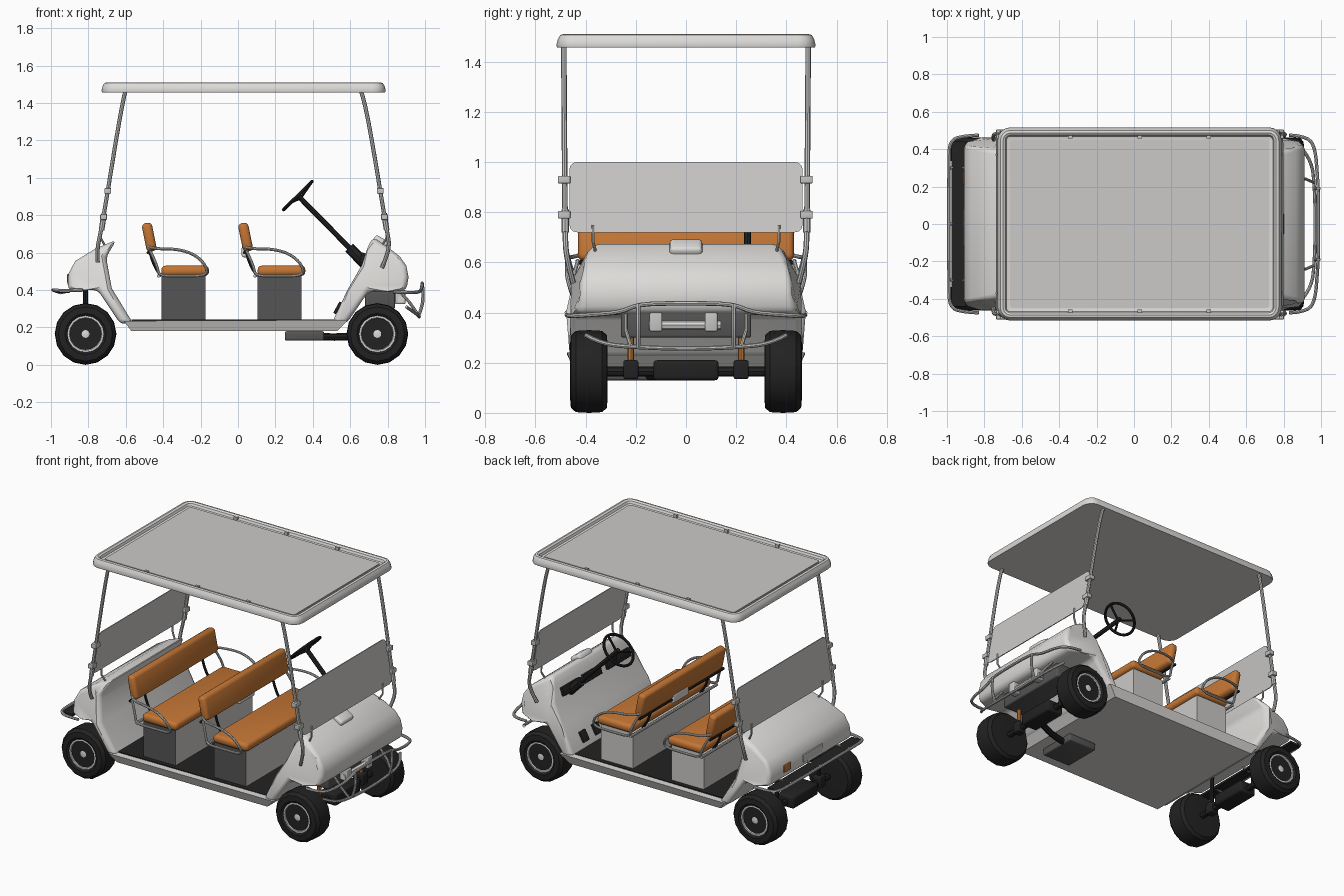
import bpy, bmesh, math
from mathutils import Vector, Matrix

if "Cube" in bpy.data.objects:
    bpy.data.objects.remove(bpy.data.objects["Cube"])


def material(name, r, g, b):
    m = bpy.data.materials.new(name)
    m.diffuse_color = (r, g, b, 1)
    m.use_nodes = True
    m.node_tree.nodes["Principled BSDF"].inputs["Base Color"].default_value = m.diffuse_color
    return m


WHITE = material("white_body", .72, .71, .69)
PANEL = material("panel_grey", .60, .59, .58)
STEEL = material("tube_grey", .56, .56, .55)
BLACK = material("rubber_black", .016, .016, .016)
DARK = material("dark_grey", .09, .09, .09)
ORANGE = material("orange_vinyl", .55, .18, .035)


def add(name, bm, mat, bevel=0, segs=3, angle=30):
    bmesh.ops.recalc_face_normals(bm, faces=bm.faces)
    me = bpy.data.meshes.new(name)
    bm.to_mesh(me)
    bm.free()
    me.materials.append(mat)
    ob = bpy.data.objects.new(name, me)
    bpy.context.collection.objects.link(ob)
    if bevel:
        mod = ob.modifiers.new("round", 'BEVEL')
        mod.width, mod.segments = bevel, segs
        mod.limit_method, mod.angle_limit = 'ANGLE', math.radians(angle)
    return ob


def box(name, x, y, z, mat, bevel=0, tilt=0):
    """Box from (min, max) ranges, tilted about y."""
    bm = bmesh.new()
    bmesh.ops.create_cube(bm, size=1)
    size = Vector((x[1] - x[0], y[1] - y[0], z[1] - z[0]))
    mid = Vector((sum(x) / 2, sum(y) / 2, sum(z) / 2))
    bm.transform(Matrix.Translation(mid) @ Matrix.Rotation(tilt, 4, 'Y') @ Matrix.Diagonal((*size, 1)))
    return add(name, bm, mat, bevel)


def loft_rings(name, rings, mat, bevel=0, angle=30):
    """Skin a list of equal-length closed rings and cap both ends."""
    bm = bmesh.new()
    vs = [[bm.verts.new(p) for p in r] for r in rings]
    n = len(vs[0])
    for a, b in zip(vs, vs[1:]):
        for i in range(n):
            bm.faces.new((a[i], a[(i + 1) % n], b[(i + 1) % n], b[i]))
    bm.faces.new(vs[0])
    bm.faces.new(vs[-1])
    return add(name, bm, mat, bevel, angle=angle)


def prism(name, pts, mat, bevel=0, angle=30):
    """Side profile of (x, z, half width) points, spanning the width."""
    return loft_rings(name, [[(x, s * w, z) for x, z, w in pts] for s in (-1, 1)], mat, bevel, angle)


def tube(name, pts, r, mat, smooth=True, cyclic=False):
    cu = bpy.data.curves.new(name, 'CURVE')
    cu.dimensions = '3D'
    cu.bevel_depth, cu.bevel_resolution = r, 2
    cu.use_fill_caps = True
    cu.resolution_u = 4
    sp = cu.splines.new('NURBS' if smooth else 'POLY')
    sp.points.add(len(pts) - 1)
    for p, c in zip(sp.points, pts):
        p.co = (*c, 1)
    if smooth:
        sp.order_u = 3
        sp.use_endpoint_u = not cyclic
    sp.use_cyclic_u = cyclic
    cu.materials.append(mat)
    ob = bpy.data.objects.new(name, cu)
    bpy.context.collection.objects.link(ob)
    return ob


def lathe(name, prof, centre, side, mat, n=16):
    """Revolve (radius, offset) points about the y axis."""
    cx, cy, cz = centre
    rings = [[(cx + r * math.cos(2 * math.pi * i / n), cy + side * o, cz + r * math.sin(2 * math.pi * i / n))
              for i in range(n)] for r, o in prof]
    return loft_rings(name, rings, mat)


# Floor pan and black mat
prism("floor_pan", [(-.57, .18, .45), (.53, .18, .45), (.59, .24, .475), (-.61, .235, .475)], WHITE)
box("floor_mat", (-.57, .51), (-.43, .43), (.23, .242), BLACK)

# Front and rear body shells
prism("front_cowl", [(.50, .22, .465), (.58, .22, .465), (.70, .395, .465), (.80, .39, .478), (.90, .395, .43),
                     (.912, .47, .43), (.90, .53, .425), (.865, .58, .42), (.80, .63, .40), (.72, .685, .36),
                     (.69, .62, .41), (.66, .53, .44), (.585, .40, .465)], WHITE, .03, 35)
prism("rear_cowl", [(-.56, .22, .465), (-.63, .22, .465), (-.75, .40, .465), (-.82, .40, .478), (-.91, .40, .43),
                    (-.905, .49, .425), (-.87, .555, .42), (-.765, .62, .40), (-.65, .668, .38),
                    (-.705, .575, .43), (-.675, .41, .465)], WHITE, .025, 35)
box("cowl_bump", (.72, .80), (-.065, .065), (.63, .68), WHITE, .015, .55)

# Dashboard details on the inner wall
for y0, y1 in ((-.36, -.12), (-.06, .12), (.17, .34)):
    box("dash_recess", (.655, .675), (y0, y1), (.545, .60), BLACK, .004, .3)
box("glove_panel", (.61, .616), (-.15, .12), (.38, .49), DARK, 0, .52)

# Wheels
tire = [(.09, .06), (.11, .075), (.145, .072), (.162, .052), (.165, 0), (.162, -.052), (.145, -.072), (.09, -.075)]
rim = [(.012, .062), (.03, .058), (.035, .04), (.075, .042), (.088, .066), (.098, .066), (.098, -.06), (.03, -.05)]
for end, wx in (("front", .745), ("rear", -.815)):
    for s in (-1, 1):
        lathe(end + "_tire", tire, (wx, s * .387, .165), s, BLACK)
        lathe(end + "_hub", rim, (wx, s * .387, .165), s, WHITE)
        # Suspension struts
        tube(end + "_strut", [(wx, s * .22, .18), (wx, s * .22, .41)], .013, ORANGE if end == "front" else BLACK, False)
        box(end + "_knuckle", (wx - .03, wx + .03), (s * .22 - .03, s * .22 + .03), (.135, .21), BLACK, .008)
    tube(end + "_axle", [(wx, -.34, .165), (wx, .34, .165)], .02, BLACK, False)
    box(end + "_differential", (wx - .06, wx + .06), (-.13, .13), (.13, .21), BLACK, .015)
box("skid_plate", (.25, .46), (-.33, -.07), (.13, .18), DARK, .01)
tube("drive_link", [(.42, -.15, .15), (.6, -.12, .145), (.72, -.05, .16)], .02, BLACK)
box("front_crossmember", (.68, .84), (-.26, .26), (.30, .40), DARK, .01)

# Winch in front of the nose
tube("winch", [(.87, -.15, .35), (.87, .14, .35)], .018, WHITE, False)
for y in (-.12, .1):
    box("winch_mount", (.84, .895), (y - .025, y + .025), (.325, .40), STEEL, .006)

# Front brush guard
tube("guard_top", [(.83, -.475, .39), (.93, -.47, .385), (.97, -.40, .39), (.98, -.26, .40), (.985, -.19, .435),
                   (.985, 0, .437), (.985, .19, .435), (.98, .26, .40), (.97, .40, .39), (.93, .47, .385),
                   (.83, .475, .39)], .009, STEEL)
tube("guard_bottom", [(.90, -.40, .31), (.95, -.34, .275), (.965, -.2, .262), (.97, 0, .255), (.965, .2, .262),
                      (.95, .34, .275), (.90, .40, .31)], .009, STEEL)
for s in (-1, 1):
    tube("guard_upright", [(.985, s * .19, .435), (.991, s * .19, .38), (.985, s * .19, .31), (.965, s * .19, .262)], .009, STEEL)
    tube("guard_bracket", [(.86, s * .24, .40), (.92, s * .24, .33), (.965, s * .22, .265)], .008, STEEL, False)

# Rear bumper, dark step and lamp
tube("rear_bumper", [(-.83, -.475, .40), (-.93, -.47, .395), (-.985, -.44, .40), (-.99, -.35, .40), (-.99, .35, .40),
                     (-.985, .44, .40), (-.93, .47, .395), (-.83, .475, .40)], .009, STEEL)
box("rear_step", (-.975, -.90), (-.44, .44), (.385, .40), BLACK)
for y in (-.3, 0, .3):
    tube("rear_bumper_bracket", [(-.88, y, .40), (-.95, y, .385), (-.99, y, .40)], .008, STEEL, False)
box("rear_lamp", (-.914, -.895), (.21, .28), (.44, .485), ORANGE, .004)
box("rear_plate", (-.912, -.90), (-.12, .08), (.43, .48), PANEL, .003)

# Two bench seats
for name, x in (("rear", -.41), ("front", .105)):
    base = box(name + "_seat_box", (x, x + .235), (-.40, .40), (.235, .475), PANEL)
    base.data.materials.append(DARK)
    for p in base.data.polygons:
        p.material_index = int(p.normal.y < -.5)
    box(name + "_seat_cushion", (x, x + .255), (-.42, .42), (.475, .53), ORANGE, .022)
    box(name + "_backrest", (x - .092, x - .037), (-.43, .43), (.605, .76), ORANGE, .022, -.2)
    tube(name + "_seat_rail", [(x - .015, -.45, .475), (x - .015, .45, .475)], .009, STEEL, False)
    tube(name + "_back_rail", [(x - .07, -.44, .60), (x - .07, .44, .60)], .009, BLACK, False)
    for s in (-1, 1):
        y = s * .455
        tube(name + "_armrest", [(x - .07, s * .42, .63), (x - .04, y, .62), (x + .08, s * .475, .62),
                                 (x + .17, s * .475, .595), (x + .235, s * .475, .54), (x + .25, y, .475),
                                 (x + .1, y, .475), (x - .015, y, .475), (x - .02, y, .53),
                                 (x - .06, s * .43, .61)], .008, STEEL)
        tube(name + "_back_strut", [(x, s * .3, .475), (x - .05, s * .3, .53), (x - .07, s * .3, .65)], .008, BLACK)
box("rear_facing_pouch", (.02, .055), (-.06, .10), (.575, .635), WHITE, .01)

# Steering wheel, spokes, column and boot
hub = Vector((.32, .245, .905))
axis = Vector((.70, 0, -.71)).normalized()
u, v = Vector((0, 1, 0)), axis.cross(Vector((0, 1, 0)))
circle = [2 * math.pi * i / 24 for i in range(24)]
tube("steering_wheel", [hub + .108 * (u * math.cos(a) + v * math.sin(a)) for a in circle], .009, BLACK, True, True)
for a in (math.pi / 2, math.pi * 7 / 6, math.pi * 11 / 6):
    tube("steering_spoke", [hub + axis * .02, hub + .106 * (u * math.cos(a) + v * math.sin(a))], .007, BLACK, False)
tube("steering_column", [hub, hub + axis * .5], .014, BLACK, False)
tube("steering_boot", [hub + axis * .39, hub + axis * .51], .03, BLACK, False)
for y in (.17, .30):
    box("pedal", (.525, .54), (y - .03, y + .03), (.27, .34), BLACK, .004, .5)


# Roof: concentric rounded rectangles form the raised rim and sunken panel
def rounded_rect(inset, z, r=.07):
    hx, hy = .76 - inset, .517 - inset
    r = max(r - inset, .015)
    return [(.03 + sx * (hx - r) + r * math.cos(math.radians(q + a)), sy * (hy - r) + r * math.sin(math.radians(q + a)), z)
            for q, sx, sy in ((0, 1, 1), (90, -1, 1), (180, -1, -1), (270, 1, -1)) for a in (0, 22.5, 45, 67.5, 90)]


loft_rings("roof", [rounded_rect(i, z) for i, z in ((.02, 1.457), (.003, 1.457), (0, 1.465), (.006, 1.49), (.016, 1.507),
           (.03, 1.51), (.042, 1.503), (.048, 1.488), (.06, 1.485))], WHITE)
loft_rings("roof_panel", [rounded_rect(i, z) for i, z in ((.068, 1.48), (.068, 1.492), (.075, 1.492))], PANEL)
for s in (-1, 1):
    for x in (-.34, .03, .40):
        box("roof_clip", (x - .012, x + .012), (s * .465 - .008, s * .465 + .008), (1.485, 1.508), STEEL)

# Roof posts with sleeves and clamps, wind panels at both ends
for end, path, px in (("front", [(.655, 1.47), (.68, 1.42), (.795, .72), (.815, .62), (.77, .52)], (.795, .747)),
                      ("rear", [(-.60, 1.47), (-.617, 1.42), (-.73, .72), (-.755, .62), (-.75, .55)], (-.735, -.69))):
    for s in (-1, 1):
        widths = (.487, .487, .482, .478, .45)
        tube(end + "_post", [(x, s * w, z) for (x, z), w in zip(path, widths)], .011, STEEL)
        d = (path[1][0] - path[2][0]) / .7
        tube(end + "_post_sleeve", [(path[2][0] + d * h, s * .482, .72 + h) for h in (0, .09)], .015, STEEL, False)
        for z in (.79, .93):
            x = path[2][0] + d * (z - .72)
            box(end + "_panel_clamp", (x - .018, x + .018), (s * .483 - .027, s * .483 + .022), (z - .015, z + .015), STEEL, .004)
        tube(end + "_panel_stay", [(px[0], s * .37, .75), (px[0], s * .37, .68), (px[0] * .97, s * .36, .64)], .006, STEEL, False)
    # Flat sheet with rounded corners, leaning with the posts
    lean = (px[1] - px[0]) / .28
    corners = [(sy * .435 + .03 * math.cos(math.radians(a)), sz * .11 + .03 * math.sin(math.radians(a)))
               for q, sy, sz in ((0, 1, 1), (90, -1, 1), (180, -1, -1), (270, 1, -1)) for a in (q, q + 30, q + 60, q + 90)]
    loft_rings(end + "_wind_panel", [[(px[0] + lean * (z + .14) + o, y, .86 + z) for y, z in corners]
                                     for o in (-.003, .003)], PANEL)

# Convert curves and modifiers to meshes, then smooth with sharp edges kept
bpy.ops.object.select_all(action='SELECT')
bpy.context.view_layer.objects.active = bpy.data.objects["roof"]
bpy.ops.object.convert(target='MESH')
bpy.ops.object.shade_smooth_by_angle(angle=math.radians(35))
